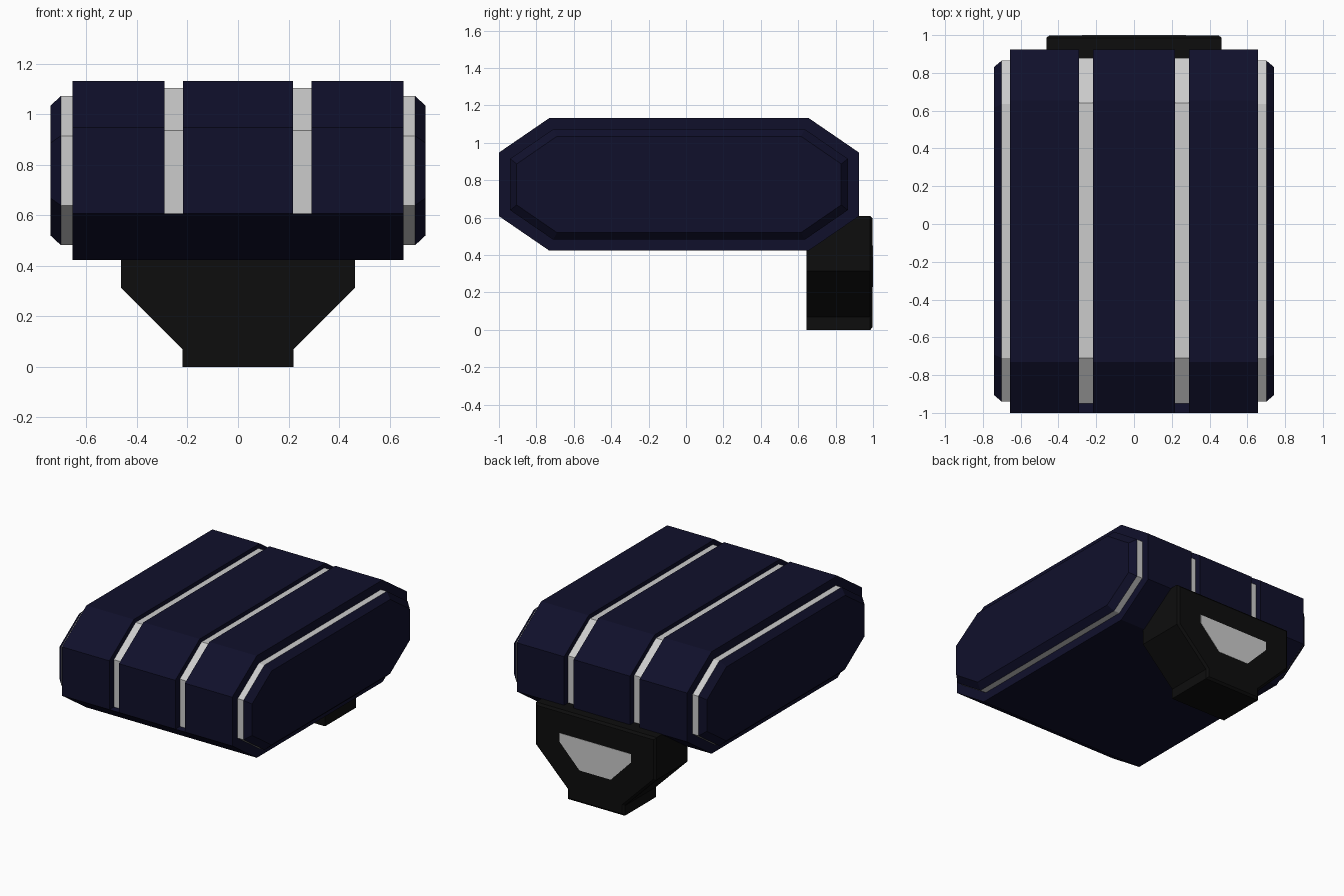
import bpy, bmesh

if "Cube" in bpy.data.objects:
    bpy.data.objects.remove(bpy.data.objects["Cube"])


def material(name, rgb):
    m = bpy.data.materials.new(name)
    m.diffuse_color = (*rgb, 1)
    m.use_nodes = True
    m.node_tree.nodes["Principled BSDF"].inputs["Base Color"].default_value = m.diffuse_color
    return m


navy = material("navy", (0.005, 0.005, 0.024))
black = material("black", (0.004, 0.004, 0.004))
silver = material("silver", (0.6, 0.6, 0.6))


def loft(name, sections, axis, mat):
    """Skin matching outlines; sections = [(position along axis, outline), ...]."""
    bm = bmesh.new()
    rings = []
    for p, outline in sections:
        rings.append([bm.verts.new((p, a, b) if axis == 'X' else (a, p, b))
                      for a, b in outline])
    n = len(rings[0])
    for r, s in zip(rings, rings[1:]):
        for i in range(n):
            j = (i + 1) % n
            bm.faces.new((r[i], r[j], s[j], s[i]))
    bm.faces.new(rings[0])
    bm.faces.new(rings[-1])
    bmesh.ops.recalc_face_normals(bm, faces=bm.faces)
    me = bpy.data.meshes.new(name)
    bm.to_mesh(me)
    bm.free()
    me.materials.append(mat)
    ob = bpy.data.objects.new(name, me)
    bpy.context.collection.objects.link(ob)
    return ob


def octagon(y0, y1, z0, z1, dy, dz):
    return [(y0, z0 + dz), (y0, z1 - dz), (y0 + dy, z1), (y1 - dy, z1),
            (y1, z1 - dz), (y1, z0 + dz), (y1 - dy, z0), (y0 + dy, z0)]


def mirrored(half):
    return half + [(-x, z) for x, z in reversed(half)]


# Body outlines (side view)
body = octagon(-1.0, 0.925, 0.423, 1.133, 0.27, 0.185)
lower = [body[0], body[5], body[6], body[7]]
strip = [(-0.95, 0.608), (-0.95, 0.937), (-0.71, 1.105),
         (0.64, 1.105), (0.88, 0.937), (0.88, 0.608)]
side = octagon(-0.94, 0.865, 0.482, 1.073, 0.23, 0.158)
side_inner = octagon(-0.905, 0.83, 0.52, 1.035, 0.215, 0.148)

# Centre panel
G0, G1, EDGE = 0.217, 0.291, 0.656
loft("centre_panel", [(-G0, body), (G0, body)], 'X', navy)

# Outer panels, inlaid strips and chamfered side caps, both sides
for tag, s in (("left", -1), ("right", 1)):
    loft(tag + "_panel", [(s * G1, body), (s * EDGE, body)], 'X', navy)
    loft(tag + "_strip", [(s * G0, strip), (s * G1, strip)], 'X', silver)
    loft(tag + "_lower_filler", [(s * G0, lower), (s * G1, lower)], 'X', navy)
    loft(tag + "_side_strip", [(s * EDGE, side), (s * 0.701, side)], 'X', silver)
    loft(tag + "_side_cap", [(s * 0.701, side), (s * 0.742, side_inner)], 'X', navy)

# Rear bracket with chamfered back edge
bracket = mirrored([(0.464, 0.61), (0.464, 0.315), (0.219, 0.07), (0.219, 0.0)])
bracket_in = mirrored([(0.449, 0.595), (0.449, 0.322), (0.204, 0.077), (0.204, 0.015)])
loft("rear_bracket", [(0.645, bracket), (0.985, bracket), (0.998, bracket_in)], 'Y', black)

# Light plate on the bracket
plate = mirrored([(0.275, 0.45), (0.275, 0.39), (0.12, 0.23)])
loft("bracket_plate", [(0.98, plate), (1.0, plate)], 'Y', silver)
